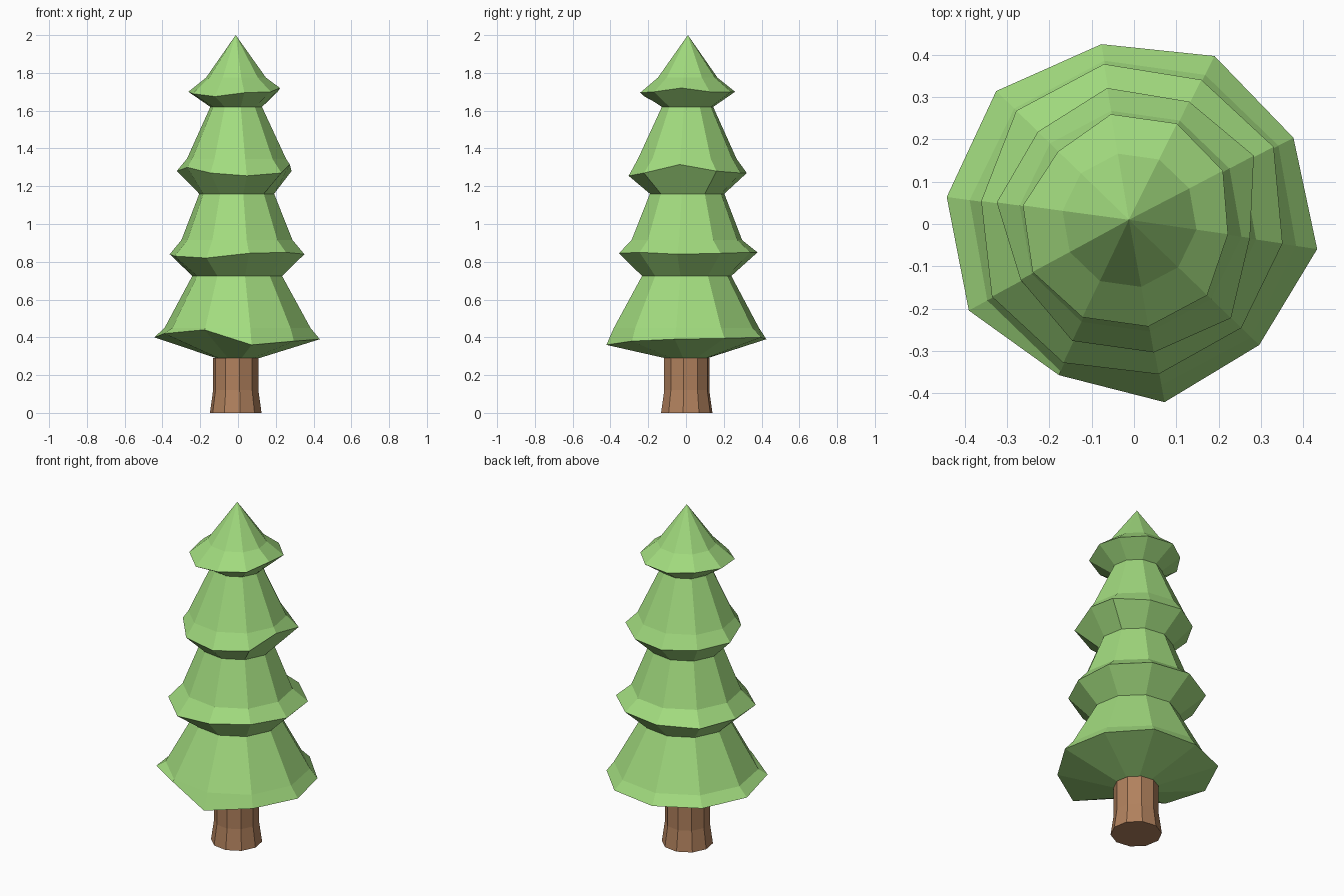
import bpy, bmesh, math

if "Cube" in bpy.data.objects:
    bpy.data.objects.remove(bpy.data.objects["Cube"])

SIDES = 10
PHASE = math.radians(-8)


def material(name, rgb):
    mat = bpy.data.materials.new(name)
    mat.diffuse_color = (*rgb, 1)
    mat.use_nodes = True
    mat.node_tree.nodes["Principled BSDF"].inputs["Base Color"].default_value = mat.diffuse_color
    return mat


def ring(bm, center, radii, heights):
    return [bm.verts.new((center[0] + r * math.cos(PHASE + math.tau * k / SIDES),
                          center[1] + r * math.sin(PHASE + math.tau * k / SIDES), z))
            for k, (r, z) in enumerate(zip(radii, heights))]


def even_ring(bm, center, r, z):
    return ring(bm, center, [r] * SIDES, [z] * SIDES)


def skin(bm, rings):
    for a, b in zip(rings, rings[1:]):
        for k in range(SIDES):
            n = (k + 1) % SIDES
            bm.faces.new((a[k], a[n], b[n], b[k]))
    bm.faces.new(rings[0][::-1])


def finish(bm, name, mat):
    bmesh.ops.recalc_face_normals(bm, faces=bm.faces)
    mesh = bpy.data.meshes.new(name)
    bm.to_mesh(mesh)
    bm.free()
    mesh.materials.append(mat)
    bpy.context.collection.objects.link(bpy.data.objects.new(name, mesh))


def axis(z):
    # the tree leans very slightly
    return (-0.006 * z, 0.005 * z)


# Flared trunk
bm = bmesh.new()
rings = [even_ring(bm, (-0.012, 0.004), r, z)
         for r, z in ((0.138, 0), (0.121, 0.12), (0.121, 0.29))]
skin(bm, rings)
bm.faces.new(rings[-1])
finish(bm, "trunk", material("bark", (0.44, 0.22, 0.11)))

# Tiers: underside (r, z), rim radii and heights in hundredths, shoulder (r, z)
tiers = [
    ((0.115, 0.29), (44, 43, 44, 43, 45, 44.5, 44, 40, 43, 41.5),
     (39, 39.5, 40, 39, 40, 40, 42, 44, 36, 38), (0.39, 0.45)),
    ((0.24, 0.725), (36, 38, 37.5, 38, 38, 36, 37.5, 37, 36.5, 36),
     (84, 84.5, 85, 85, 84, 84, 83, 82, 84.5, 85), (0.297, 0.915)),
    ((0.20, 1.16), (28.5, 33, 31.5, 32, 30.5, 32, 29.5, 31.5, 31.5, 33),
     (131.5, 128, 127, 127, 127, 128, 130, 127, 125.5, 127), (0.265, 1.345)),
    ((0.138, 1.62), (23.5, 25, 25.5, 25.5, 23.5, 25.5, 26, 25.5, 25.5, 25.5),
     (172, 170, 170, 170, 170, 170, 169, 167.5, 169.5, 170), (0.16, 1.775)),
]

# Foliage as one stepped skin closing at the tip
bm = bmesh.new()
rings = []
for under, radii, heights, shoulder in tiers:
    rings.append(even_ring(bm, axis(under[1]), *under))
    rings.append(ring(bm, axis(heights[0] / 100), [r / 100 for r in radii],
                      [h / 100 for h in heights]))
    rings.append(even_ring(bm, axis(shoulder[1]), *shoulder))
skin(bm, rings)
tip = bm.verts.new((*axis(2), 2))
for k in range(SIDES):
    bm.faces.new((rings[-1][k], rings[-1][(k + 1) % SIDES], tip))
finish(bm, "foliage", material("needles", (0.36, 0.71, 0.21)))
